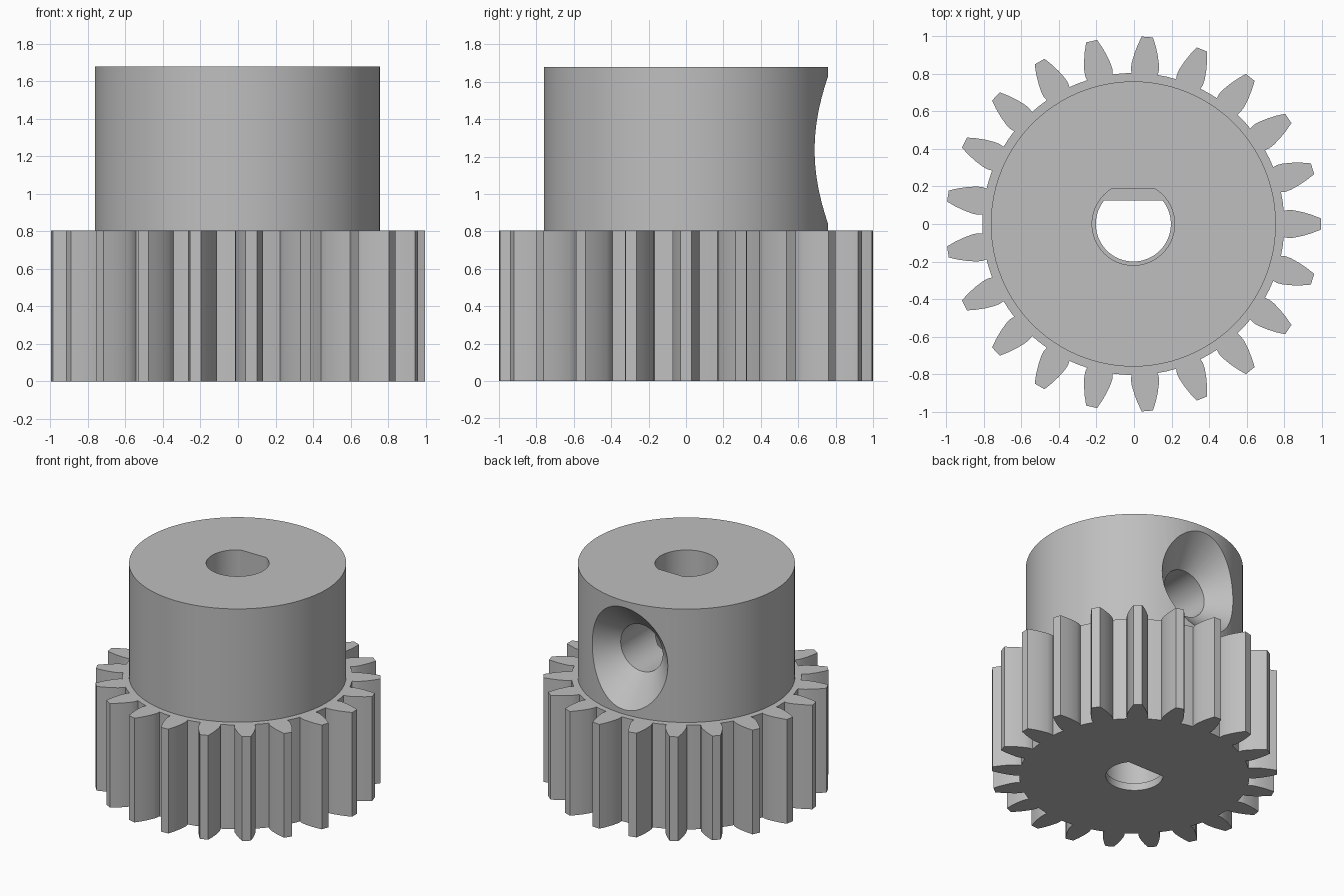
import bpy, bmesh, math
from mathutils import Vector

cube = bpy.data.objects.get("Cube")
if cube:
    bpy.data.objects.remove(cube, do_unlink=True)

TEETH = 21
SEGMENTS = 96
CENTRE_X = -0.0035
GEAR_TOP = 0.805
HUB_TOP = 1.68
HUB_RADIUS = 0.76
SCREW_Z = 1.235

steel = bpy.data.materials.new("steel grey")
steel.use_nodes = True
colour = (0.52, 0.52, 0.52, 1)
steel.diffuse_color = colour
steel.node_tree.nodes["Principled BSDF"].inputs["Base Color"].default_value = colour


def loft(name, rings):
    """Closed solid skinned through rings of equal point count."""
    bm = bmesh.new()
    loops = [[bm.verts.new(p) for p in ring] for ring in rings]
    count = len(loops[0])
    for low, high in zip(loops, loops[1:]):
        for i in range(count):
            j = (i + 1) % count
            bm.faces.new((low[i], low[j], high[j], high[i]))
    bm.faces.new(loops[0])
    bm.faces.new(loops[-1])
    bmesh.ops.recalc_face_normals(bm, faces=bm.faces)
    mesh = bpy.data.meshes.new(name)
    bm.to_mesh(mesh)
    bm.free()
    mesh.materials.append(steel)
    obj = bpy.data.objects.new(name, mesh)
    bpy.context.collection.objects.link(obj)
    return obj


def prism(name, outline, bottom, top):
    return loft(name, [[(x, y, z) for x, y in outline] for z in (bottom, top)])


def polar(radius, angle):
    return (CENTRE_X + radius * math.cos(angle), radius * math.sin(angle))


def circle(radius):
    return [polar(radius, math.tau * i / SEGMENTS) for i in range(SEGMENTS)]


def d_outline(radius, flat):
    """Circle with its back cut off straight at y = flat."""
    start = math.pi - math.asin(flat / radius)
    sweep = math.tau - 2 * (start - math.pi / 2)
    return [polar(radius, start + sweep * i / SEGMENTS) for i in range(SEGMENTS + 1)]


def gear_outline():
    # radius and half width along one tooth flank
    flank = [(0.805, 0.07), (0.83, 0.075), (0.86, 0.073),
             (0.91, 0.062), (0.955, 0.048), (1.0, 0.03)]
    pitch = math.tau / TEETH
    points = []
    for tooth in range(TEETH):
        a = tooth * pitch
        points += [polar(r, a - w / r) for r, w in flank]
        points += [polar(r, a + w / r) for r, w in reversed(flank)]
        points.append(polar(flank[0][0], a + pitch / 2))
    return points


def combine(target, tool, operation):
    mod = target.modifiers.new("cut", "BOOLEAN")
    mod.operation = operation
    mod.solver = "EXACT"
    mod.object = tool
    bpy.context.view_layer.objects.active = target
    bpy.ops.object.modifier_apply(modifier=mod.name)
    bpy.data.objects.remove(tool, do_unlink=True)


# Toothed wheel with its hub
gear = prism("pinion_gear", gear_outline(), 0, GEAR_TOP)
combine(gear, prism("hub", circle(HUB_RADIUS), 0.4, HUB_TOP), "UNION")

# D-shaped shaft bore, with a narrow lip at the bottom
combine(gear, prism("bore_lip", d_outline(0.2, 0.125), -0.1, 0.3), "DIFFERENCE")
combine(gear, prism("bore", d_outline(0.22, 0.19), 0.057, HUB_TOP + 0.1), "DIFFERENCE")

# Countersunk screw hole in the back of the hub
screw_rings = [[Vector((x, y, z + SCREW_Z)) for x, z in circle(r)]
               for y, r in ((0, 0.18), (0.545, 0.18), (0.78, 0.415))]
combine(gear, loft("screw_hole", screw_rings), "DIFFERENCE")

# Smooth round walls, crisp edges
bpy.ops.object.select_all(action="DESELECT")
gear.select_set(True)
bpy.context.view_layer.objects.active = gear
bpy.ops.object.shade_smooth_by_angle(angle=math.radians(22))
